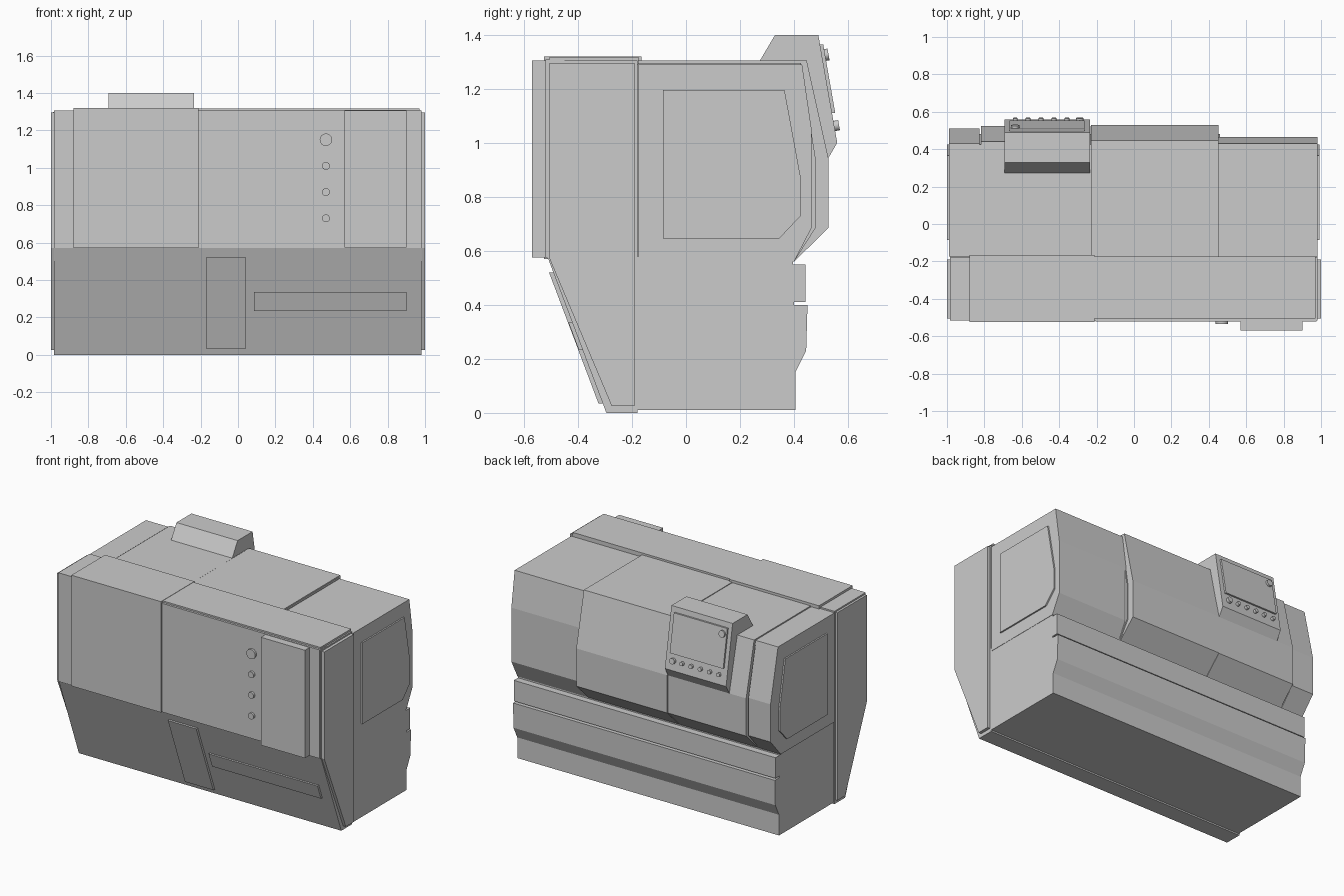
import bpy, bmesh, math
from mathutils import Vector

if "Cube" in bpy.data.objects:
    bpy.data.objects.remove(bpy.data.objects["Cube"])


def make(name, bm):
    bmesh.ops.recalc_face_normals(bm, faces=bm.faces)
    me = bpy.data.meshes.new(name)
    bm.to_mesh(me)
    bm.free()
    ob = bpy.data.objects.new(name, me)
    bpy.context.collection.objects.link(ob)
    return ob


def prism(name, x0, x1, profile):
    """Extrude a (y, z) profile along x."""
    bm = bmesh.new()
    f = bm.faces.new([bm.verts.new((x0, y, z)) for y, z in profile])
    ext = bmesh.ops.extrude_face_region(bm, geom=[f])
    bmesh.ops.translate(bm, vec=(x1 - x0, 0, 0),
                        verts=[v for v in ext["geom"] if isinstance(v, bmesh.types.BMVert)])
    return make(name, bm)


def box(name, x0, x1, y0, y1, z0, z1):
    return prism(name, x0, x1, [(y0, z0), (y1, z0), (y1, z1), (y0, z1)])


def plate(name, x0, x1, a, b, z0, z1, t):
    """Thin plate lying on the sloping line a-b, raised t along y, between two heights."""
    def y(z):
        return a[0] + (b[0] - a[0]) * (z - a[1]) / (b[1] - a[1])
    s = 0.01 if t < 0 else -0.01
    return prism(name, x0, x1, [(y(z0) + s, z0), (y(z1) + s, z1), (y(z1) + t, z1), (y(z0) + t, z0)])


def knob(name, pos, r, depth, direction):
    bm = bmesh.new()
    bmesh.ops.create_cone(bm, cap_ends=True, segments=24, radius1=r, radius2=r, depth=depth)
    rot = Vector((0, 0, 1)).rotation_difference(Vector(direction)).to_matrix()
    bmesh.ops.rotate(bm, verts=bm.verts, matrix=rot)
    bmesh.ops.translate(bm, verts=bm.verts, vec=pos)
    ob = make(name, bm)
    bpy.context.view_layer.objects.active = ob
    ob.select_set(True)
    bpy.ops.object.shade_smooth_by_angle(angle=math.radians(40))
    ob.select_set(False)


# Front housing with sloping lower half, and its side covers
TOP, BOT = (-0.51, 0.57), (-0.295, 0.0)
prism("front_housing", -0.985, 0.98,
      [BOT, (-0.18, 0), (-0.18, 1.305), (-0.515, 1.305), (-0.515, 0.57), TOP])
cover = [(-0.505, 1.295), (-0.19, 1.295), (-0.19, 0.025), (-0.275, 0.025), (-0.505, 0.57)]
prism("side_cover_left", -1.0, -0.97, cover)
prism("side_cover_right", 0.97, 1.0, cover)

# Upper front doors and lid
box("front_door_left", -0.88, -0.21, -0.525, -0.165, 0.57, 1.32)
box("front_lid_right", -0.21, 0.97, -0.505, -0.175, 1.29, 1.318)
box("front_door_right", -0.205, 0.975, -0.52, -0.45, 0.575, 1.308)
box("front_raised_panel", 0.57, 0.90, -0.57, -0.50, 0.575, 1.305)
for i, (z, r) in enumerate([(1.15, 0.033), (1.01, 0.021), (0.87, 0.021), (0.73, 0.021)]):
    knob(f"front_knob_{i}", (0.47, -0.52, z), r, 0.03, (0, -1, 0))

# Panels on the lower front slope
plate("lower_hatch", -0.17, 0.042, BOT, TOP, 0.035, 0.52, -0.016)
plate("lower_handle_bar", 0.085, 0.90, BOT, TOP, 0.235, 0.335, -0.014)

# Rear base with stepped ledges
prism("rear_base", -0.98, 0.98,
      [(-0.185, 0.01), (0.405, 0.01), (0.405, 0.15), (0.445, 0.23), (0.45, 0.40), (0.40, 0.40),
       (0.40, 0.41), (0.442, 0.41), (0.442, 0.55), (0.397, 0.55), (0.397, 0.58), (-0.185, 0.58)])


# Rear upper sections, sharing one bent profile
def rear(name, x0, x1, crease, upper, lower, top):
    prism(name, x0, x1, [(-0.175, 0.56), (0.40, 0.56), (lower, 0.685), upper,
                         (crease, top), (-0.175, top)])


rear("rear_end_left", -0.99, -0.825, 0.43, (0.51, 0.94), 0.51, 1.298)
rear("rear_core", -0.83, 0.46, 0.425, (0.48, 0.94), 0.48, 1.295)
rear("rear_door_left", -0.818, -0.232, 0.44, (0.525, 0.94), 0.525, 1.303)
rear("rear_door_right", -0.229, 0.452, 0.447, (0.528, 0.94), 0.528, 1.305)
rear("rear_end_right", 0.452, 0.982, 0.43, (0.465, 1.05), 0.465, 1.29)

# Side access panels
access = [(-0.085, 1.195), (0.365, 1.195), (0.425, 0.87), (0.425, 0.73), (0.345, 0.645), (-0.085, 0.645)]
prism("access_panel_left", -1.0, -0.98, access)
prism("access_panel_right", 0.97, 0.992, access)

# Control console with screen and buttons
A, B = (0.56, 1.0), (0.49, 1.40)
prism("control_console", -0.692, -0.234,
      [(0.265, 1.29), (0.33, 1.40), B, A, (0.525, 0.94), (0.40, 0.94)])
plate("control_screen", -0.665, -0.265, A, B, 1.11, 1.365, 0.012)
out = (0, 0.985, 0.172)
knob("screen_dial", (-0.635, 0.513, 1.325), 0.022, 0.03, out)
for i in range(6):
    knob(f"console_button_{i}", (-0.29 - 0.069 * i, 0.552, 1.063), 0.019 if i == 0 else 0.013, 0.03, out)
